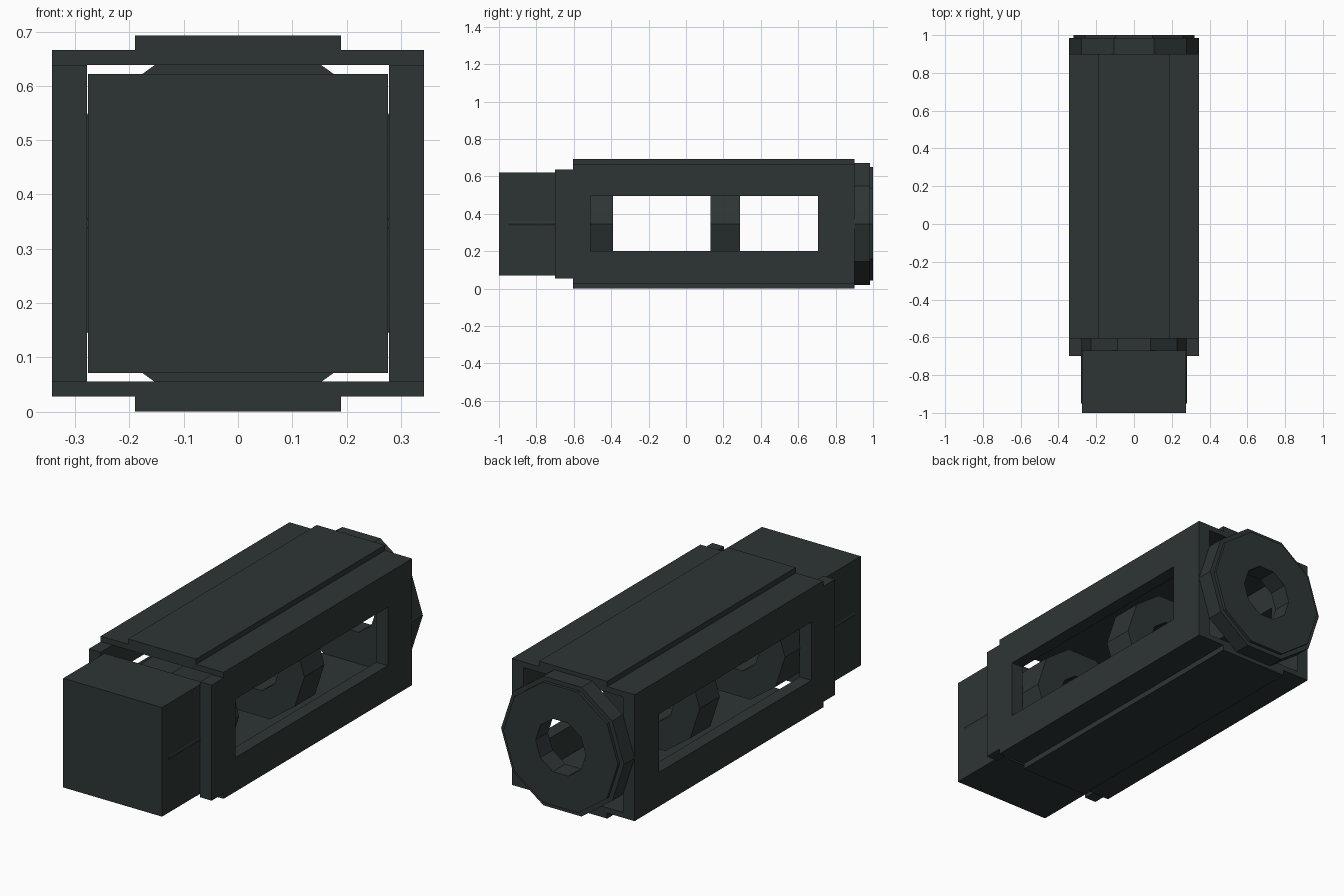
import bpy, bmesh, math
from mathutils import Vector

if "Cube" in bpy.data.objects:
    bpy.data.objects.remove(bpy.data.objects["Cube"])

CZ = 0.3465  # height of the centre axis

mat = bpy.data.materials.new("dark slate metal")
mat.diffuse_color = (0.027, 0.036, 0.035, 1)
mat.use_nodes = True
mat.node_tree.nodes["Principled BSDF"].inputs["Base Color"].default_value = mat.diffuse_color


def finish(name, bm):
    bmesh.ops.recalc_face_normals(bm, faces=bm.faces)
    me = bpy.data.meshes.new(name)
    bm.to_mesh(me)
    bm.free()
    me.materials.append(mat)
    ob = bpy.data.objects.new(name, me)
    bpy.context.collection.objects.link(ob)
    return ob


def box(name, x0, x1, y0, y1, z0, z1):
    bm = bmesh.new()
    bmesh.ops.create_cube(bm, size=1)
    for v in bm.verts:
        v.co = Vector(((x0 + x1) / 2 + v.co.x * (x1 - x0),
                       (y0 + y1) / 2 + v.co.y * (y1 - y0),
                       (z0 + z1) / 2 + v.co.z * (z1 - z0)))
    return finish(name, bm)


def frame(name, loops):
    """Closed skin through a cycle of matching loops (outer, outer, inner, inner)."""
    bm = bmesh.new()
    rows = [[bm.verts.new(p) for p in loop] for loop in loops]
    n = len(rows[0])
    for a, b in zip(rows, rows[1:] + rows[:1]):
        for i in range(n):
            j = (i + 1) % n
            bm.faces.new((a[i], a[j], b[j], b[i]))
    return finish(name, bm)


def decagon(r, y):
    return [(r * math.cos(i * math.tau / 10), y, CZ + r * math.sin(i * math.tau / 10))
            for i in range(10)]


def ring(name, profile, hole=0.14):
    """Ten-sided ring from (radius, y) outer points with a round bore."""
    y0, y1 = profile[0][1], profile[-1][1]
    frame(name, [decagon(r, y) for r, y in profile] + [decagon(hole, y1), decagon(hole, y0)])


def rect(x, y0, y1, z0, z1):
    return [(x, y0, z0), (x, y1, z0), (x, y1, z1), (x, y0, z1)]


# side walls with long windows
for side, s in (("left", -1), ("right", 1)):
    outer = (-0.70, 0.90, 0.055, 0.638)
    window = (-0.51, 0.705, 0.20, 0.495)
    frame(side + "_window_wall", [rect(s * 0.278, *outer), rect(s * 0.343, *outer),
                                  rect(s * 0.343, *window), rect(s * 0.278, *window)])

# roof and floor, each with a raised centre plate
box("roof", -0.343, 0.343, -0.605, 0.90, 0.638, 0.666)
box("floor", -0.343, 0.343, -0.605, 0.90, 0.028, 0.055)
box("roof_plate", -0.19, 0.19, -0.605, 0.90, 0.666, 0.693)
box("floor_plate", -0.19, 0.19, -0.605, 0.90, 0.0, 0.028)

# front block and the bored core behind it
box("front_block", -0.276, 0.276, -1.0, -0.67, 0.071, 0.622)
ring("front_core", [(0.28, -0.95), (0.28, -0.39)])

# inner support ring and stepped rear cap
ring("middle_ring", [(0.28, 0.13), (0.28, 0.29)])
ring("rear_cap", [(0.343, 0.90), (0.343, 0.985), (0.32, 0.985), (0.32, 1.0)])
